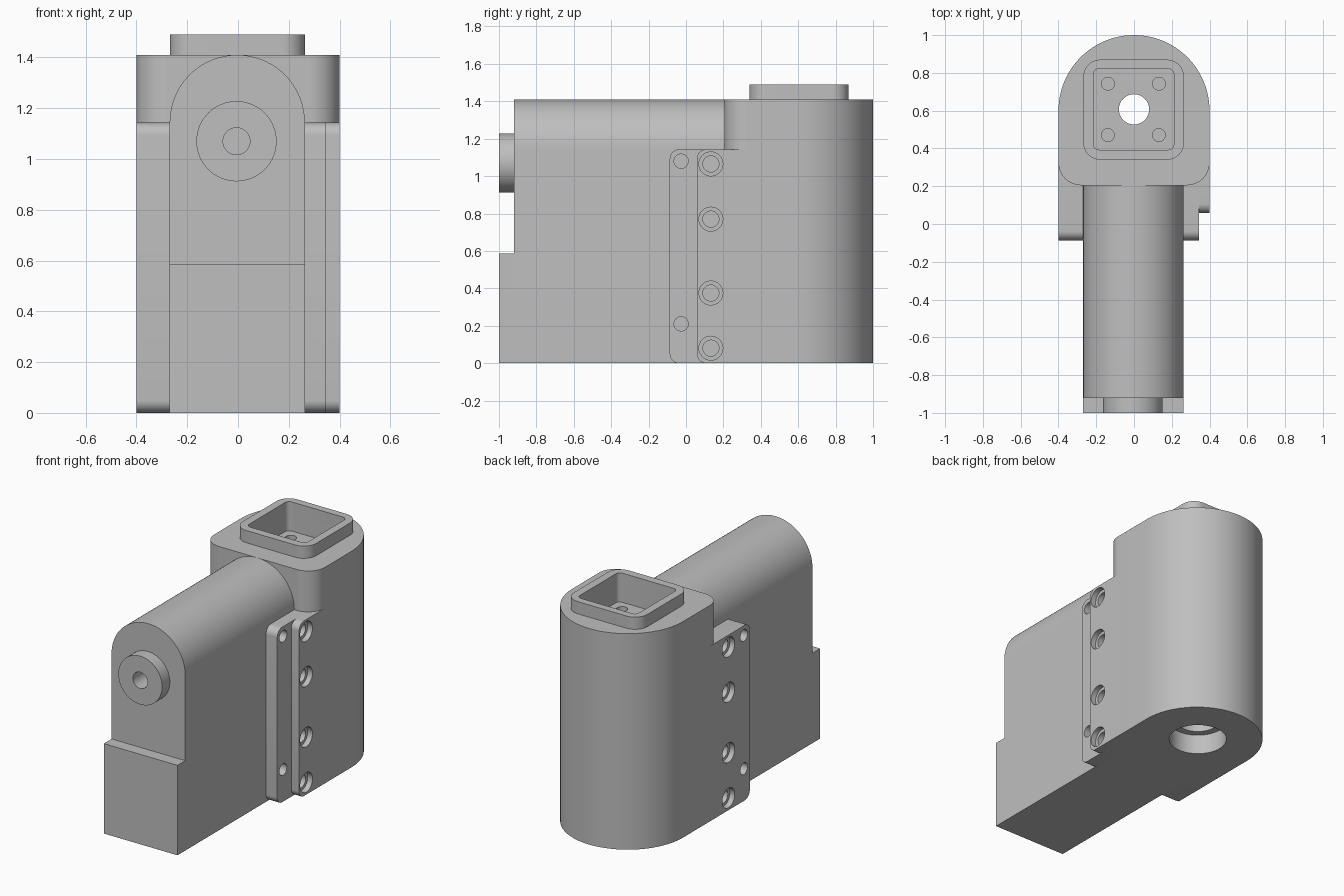
import bpy, bmesh
from math import pi, cos, sin, radians

cube = bpy.data.objects.get("Cube")
if cube:
    bpy.data.objects.remove(cube, do_unlink=True)

grey = bpy.data.materials.new("Plain grey")
grey.use_nodes = True
GREY = (0.52, 0.52, 0.52, 1)
grey.diffuse_color = GREY
grey.node_tree.nodes["Principled BSDF"].inputs["Base Color"].default_value = GREY

PLACE = {"x": lambda u, v, w: (w, u, v),
         "y": lambda u, v, w: (u, w, v),
         "z": lambda u, v, w: (u, v, w)}


def outline(u0, u1, v0, v1, radii, steps):
    """Rectangle with a radius per corner: low-low, high-low, high-high, low-high."""
    corners = [(u0, v0, 1, 1), (u1, v0, -1, 1), (u1, v1, -1, -1), (u0, v1, 1, -1)]
    pts = []
    for i, ((u, v, su, sv), r) in enumerate(zip(corners, radii)):
        n = steps if r else 0
        for k in range(n + 1):
            a = pi + i * pi / 2 + (k / n * pi / 2 if n else 0)
            p = (u + su * r + r * cos(a), v + sv * r + r * sin(a))
            if not r:
                p = (u, v)
            if not pts or abs(p[0] - pts[-1][0]) + abs(p[1] - pts[-1][1]) > 1e-4:
                pts.append(p)
    if abs(pts[0][0] - pts[-1][0]) + abs(pts[0][1] - pts[-1][1]) < 1e-4:
        pts.pop()
    return pts


def prism(name, axis, rect, span, radii=(0, 0, 0, 0), steps=16):
    """Extrude a rounded rectangle along an axis."""
    bm = bmesh.new()
    rings = [[bm.verts.new(PLACE[axis](u, v, w)) for u, v in outline(*rect, radii, steps)]
             for w in span]
    n = len(rings[0])
    for ring in rings:
        bm.faces.new(ring)
    for i in range(n):
        j = (i + 1) % n
        bm.faces.new((rings[0][i], rings[0][j], rings[1][j], rings[1][i]))
    bmesh.ops.recalc_face_normals(bm, faces=bm.faces)
    mesh = bpy.data.meshes.new(name)
    bm.to_mesh(mesh)
    bm.free()
    mesh.materials.append(grey)
    ob = bpy.data.objects.new(name, mesh)
    bpy.context.collection.objects.link(ob)
    return ob


def rod(name, axis, u, v, r, span, steps=10):
    return prism(name, axis, (u - r, u + r, v - r, v + r), span, (r,) * 4, steps)


def select(ob):
    bpy.ops.object.select_all(action="DESELECT")
    ob.select_set(True)
    bpy.context.view_layer.objects.active = ob


def cut(parts, cutters):
    for ob in parts:
        select(ob)
        for c in cutters:
            mod = ob.modifiers.new("cut", "BOOLEAN")
            mod.operation, mod.solver, mod.object = "DIFFERENCE", "EXACT", c
            bpy.ops.object.modifier_apply(modifier=mod.name)
    for c in cutters:
        bpy.data.objects.remove(c, do_unlink=True)


MID = 0.607      # bore centre along y
OFF = -0.003     # arm centre along x

# Upright housing with a round back, and the square collar on top
housing = prism("housing", "z", (-0.4, 0.4, 0.205, 1), (0, 1.41), (0.12, 0.12, 0.4, 0.4), 24)
collar = prism("collar", "z", (-0.268, 0.264, 0.34, 0.87), (1.41, 1.49), (0.09,) * 4)

# Collar pocket, centre bore, stepped bottom bore and four screw holes
cut([housing, collar],
    [prism("pocket", "z", (-0.215, 0.211, 0.393, 0.822), (1.3, 1.6), (0.03,) * 4, 6)])
bores = [rod("bore", "z", 0, MID, r, (-0.1, top), 14)
         for r, top in ((0.175, 0.13), (0.13, 0.3), (0.08, 1.4))]
bores += [rod("screw_hole", "z", OFF + sx * 0.135, MID + sy * 0.136, 0.034, (1.15, 1.35), 8)
          for sx in (-1, 1) for sy in (-1, 1)]
cut([housing], bores)

# Long horizontal arm with a round top, and its lower front block
R = 0.266
arm = prism("arm", "y", (OFF - R, OFF + R, 0, 1.41), (-0.92, 0.206), (0, 0, R, R), 24)
block = prism("front_block", "y", (OFF - R, OFF + R, 0, 0.587), (-1, -0.92))

# Front boss with its shaft hole
boss = rod("front_boss", "y", OFF - 0.003, 1.07, 0.158, (-1, -0.92), 16)
cut([boss, arm], [rod("shaft_hole", "y", OFF - 0.003, 1.07, 0.053, (-1.1, -0.8))])

# Side flanges: the left one is stepped, the right one is a single plate
FRONT_ROUND = (0.05, 0, 0, 0.05)
left_flange = prism("left_flange", "x", (-0.087, 0.33, 0, 1.143), (0.262, 0.344), FRONT_ROUND, 8)
left_pad = prism("left_pad", "x", (0.058, 0.33, 0, 1.143), (0.344, 0.4), FRONT_ROUND, 8)
right_flange = prism("right_flange", "x", (-0.087, 0.33, 0, 1.143), (-0.4, -0.268), FRONT_ROUND, 8)

# Counterbored bolt holes and small pin holes in both flanges
for side, parts in ((1, [left_flange, left_pad]), (-1, [right_flange])):
    holes = []
    for z in (0.08, 0.375, 0.77, 1.065):
        holes.append(rod("counterbore", "x", 0.133, z, 0.064, (side * 0.365, side * 0.5), 8))
        holes.append(rod("bolt_hole", "x", 0.133, z, 0.043, (side * 0.2, side * 0.5), 8))
    for z in (0.21, 1.08):
        holes.append(rod("pin_hole", "x", -0.026, z, 0.038, (side * 0.2, side * 0.5), 8))
    cut(parts, holes)

for ob in (housing, collar, arm, block, boss, left_flange, left_pad, right_flange):
    select(ob)
    bpy.ops.object.shade_smooth_by_angle(angle=radians(30))
